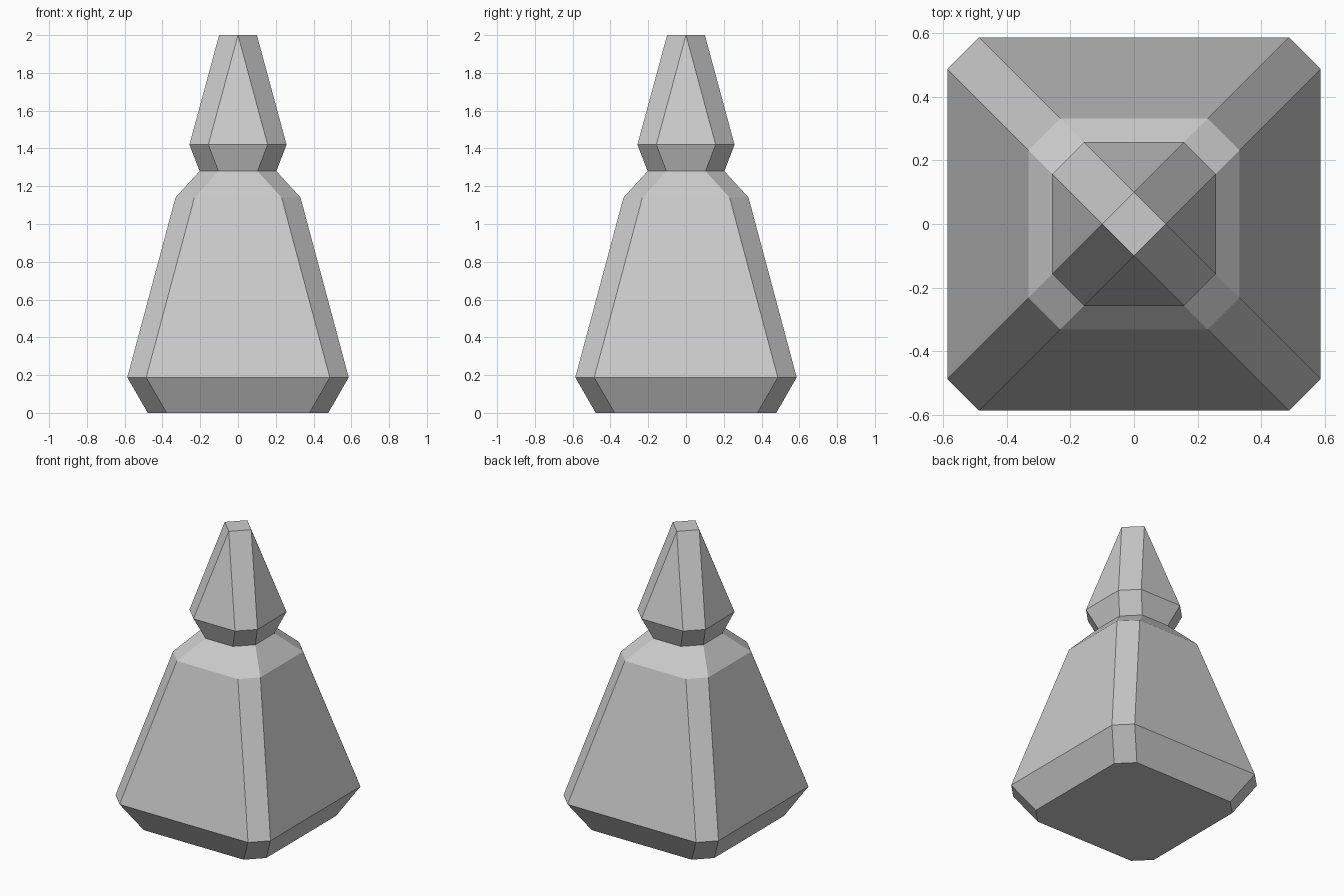
import bpy, bmesh

if "Cube" in bpy.data.objects:
    bpy.data.objects.remove(bpy.data.objects["Cube"])

CHAMFER = 0.1
# (height, half width) of each chamfered-square ring, bottom to tip
PROFILE = [(0.0, 0.478), (0.188, 0.586), (1.14, 0.331),
           (1.28, 0.203), (1.42, 0.257), (2.0, 0.1)]


def ring(bm, z, h):
    """Square ring with cut corners, counter-clockwise."""
    k = h - CHAMFER
    pts = [(h, -k), (h, k), (k, h), (-k, h), (-h, k), (-h, -k), (-k, -h), (k, -h)]
    return [bm.verts.new((x, y, z)) for x, y in pts]


# Lofted body: base, tapered trunk, neck and pointed head
bm = bmesh.new()
rings = [ring(bm, z, h) for z, h in PROFILE]
for a, b in zip(rings, rings[1:]):
    for i in range(8):
        j = (i + 1) % 8
        bm.faces.new((a[i], a[j], b[j], b[i]))
bm.faces.new(rings[0][::-1])
bm.faces.new(rings[-1])

# Tip ring closes to a diamond where its sides have no length
bmesh.ops.remove_doubles(bm, verts=bm.verts[:], dist=0.0005)
bmesh.ops.recalc_face_normals(bm, faces=bm.faces[:])

mesh = bpy.data.meshes.new("faceted_piece")
bm.to_mesh(mesh)
bm.free()
obj = bpy.data.objects.new("faceted_piece", mesh)
bpy.context.collection.objects.link(obj)
